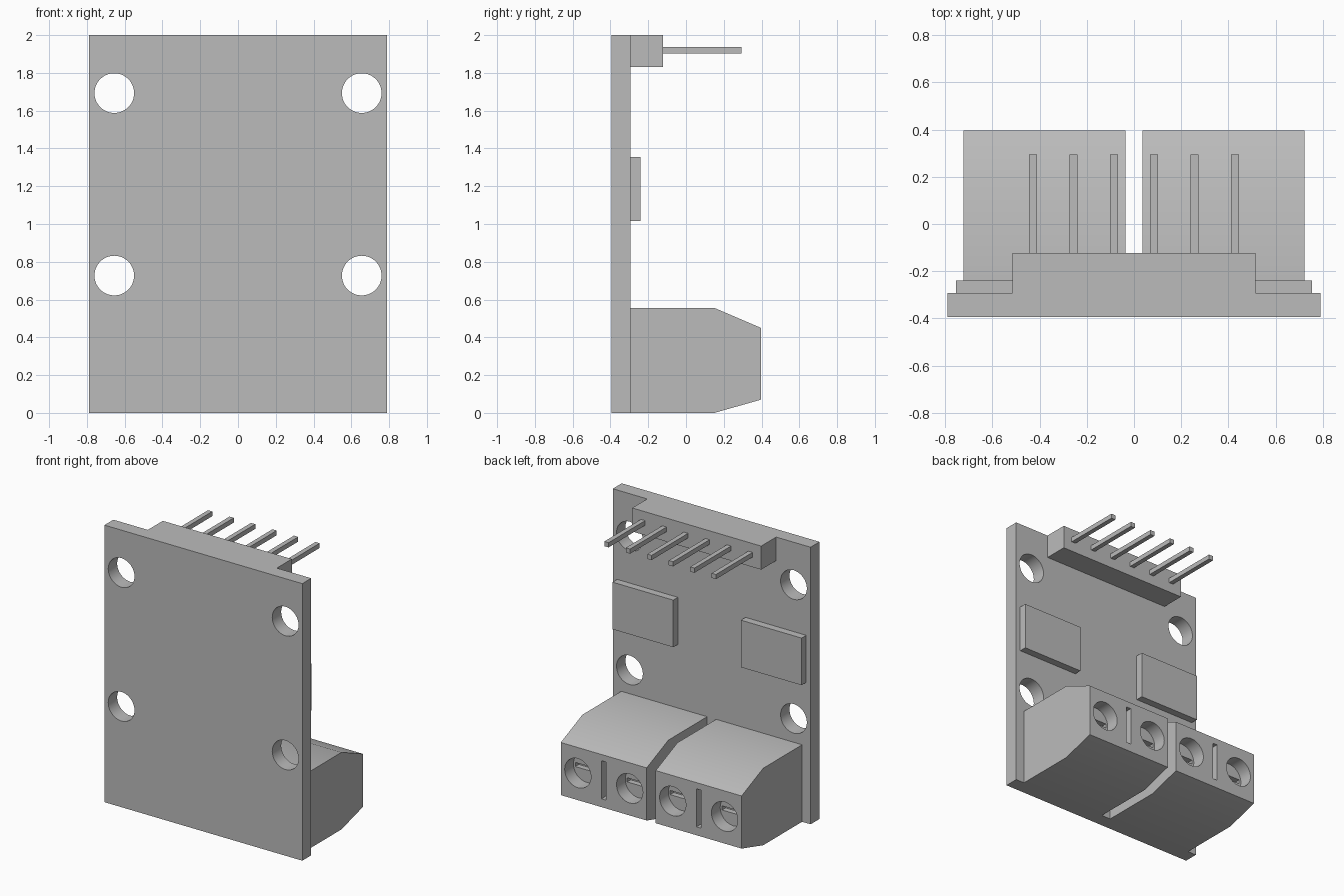
import bpy, bmesh, math
from mathutils import Matrix

cube = bpy.data.objects.get("Cube")
if cube:
    bpy.data.objects.remove(cube, do_unlink=True)

grey = bpy.data.materials.new("plain_grey")
grey.use_nodes = True
colour = (0.5, 0.5, 0.5, 1)
grey.diffuse_color = colour
grey.node_tree.nodes["Principled BSDF"].inputs["Base Color"].default_value = colour


def finish(name, bm):
    bmesh.ops.recalc_face_normals(bm, faces=bm.faces)
    mesh = bpy.data.meshes.new(name)
    bm.to_mesh(mesh)
    bm.free()
    mesh.materials.append(grey)
    obj = bpy.data.objects.new(name, mesh)
    bpy.context.collection.objects.link(obj)
    return obj


def box(name, x, y, z):
    bm = bmesh.new()
    size = [b - a for a, b in (x, y, z)]
    centre = [(a + b) / 2 for a, b in (x, y, z)]
    bmesh.ops.create_cube(bm, size=1, matrix=Matrix.Translation(centre) @ Matrix.Diagonal((*size, 1)))
    return finish(name, bm)


def rod(name, x, z, radius, y0, y1):
    bm = bmesh.new()
    place = Matrix.Translation((x, (y0 + y1) / 2, z)) @ Matrix.Rotation(math.pi / 2, 4, 'X')
    bmesh.ops.create_cone(bm, cap_ends=True, segments=48, radius1=radius, radius2=radius,
                          depth=y1 - y0, matrix=place)
    return finish(name, bm)


def extrude_profile(name, points, x0, x1):
    bm = bmesh.new()
    face = bm.faces.new([bm.verts.new((x0, y, z)) for y, z in points])
    ring = bmesh.ops.extrude_face_region(bm, geom=[face])["geom"]
    bmesh.ops.translate(bm, vec=(x1 - x0, 0, 0),
                        verts=[v for v in ring if isinstance(v, bmesh.types.BMVert)])
    return finish(name, bm)


def select(obj):
    bpy.ops.object.select_all(action='DESELECT')
    obj.select_set(True)
    bpy.context.view_layer.objects.active = obj


def cut(obj, cutters):
    for cutter in cutters:
        cutter.hide_render = True
        mod = obj.modifiers.new("cut", 'BOOLEAN')
        mod.operation, mod.solver, mod.object = 'DIFFERENCE', 'EXACT', cutter
        select(obj)
        bpy.ops.object.modifier_apply(modifier=mod.name)
        bpy.data.objects.remove(cutter, do_unlink=True)
    bpy.ops.object.shade_smooth_by_angle(angle=math.radians(30))


BACK, FACE, TIP = -0.395, -0.293, 0.397

# Board with four mounting holes
board = box("board", (-0.79, 0.79), (BACK, FACE), (0, 2))
cut(board, [rod("hole_cutter", x, z, 0.105, BACK - 0.1, FACE + 0.1)
            for x in (-0.655, 0.655) for z in (0.727, 1.693)])

# Pin header along the top edge
box("header_base", (-0.515, 0.515), (FACE, -0.122), (1.83, 2))
for i in range(6):
    x = (i - 2.5) * 0.1715
    box(f"header_pin_{i + 1}", (x - 0.017, x + 0.017), (-0.13, 0.295), (1.902, 1.936))

# Two flat chips and two terminal blocks, left and right
profile = [(FACE, 0), (FACE, 0.556), (0.15, 0.556), (TIP, 0.45), (TIP, 0.07), (0.15, 0)]
for side, s in (("left", 1), ("right", -1)):
    box(f"{side}_chip", sorted((s * 0.27, s * 0.755)), (FACE, -0.24), (1.015, 1.355))

    block = extrude_profile(f"{side}_terminal_block", profile, s * 0.036, s * 0.722)
    mid = s * 0.379
    cutters = [box("slit_cutter", (mid - 0.018, mid + 0.018), (TIP - 0.05, TIP + 0.1), (0.13, 0.405))]
    for x in (mid - 0.207, mid + 0.207):
        # Screw well with a driver slot in its floor
        cutters.append(rod("well_cutter", x, 0.265, 0.105, TIP - 0.1, TIP + 0.1))
        cutters.append(box("driver_slot_cutter", (x - 0.09, x + 0.09),
                           (TIP - 0.14, TIP - 0.05), (0.25, 0.28)))
    cut(block, cutters)
